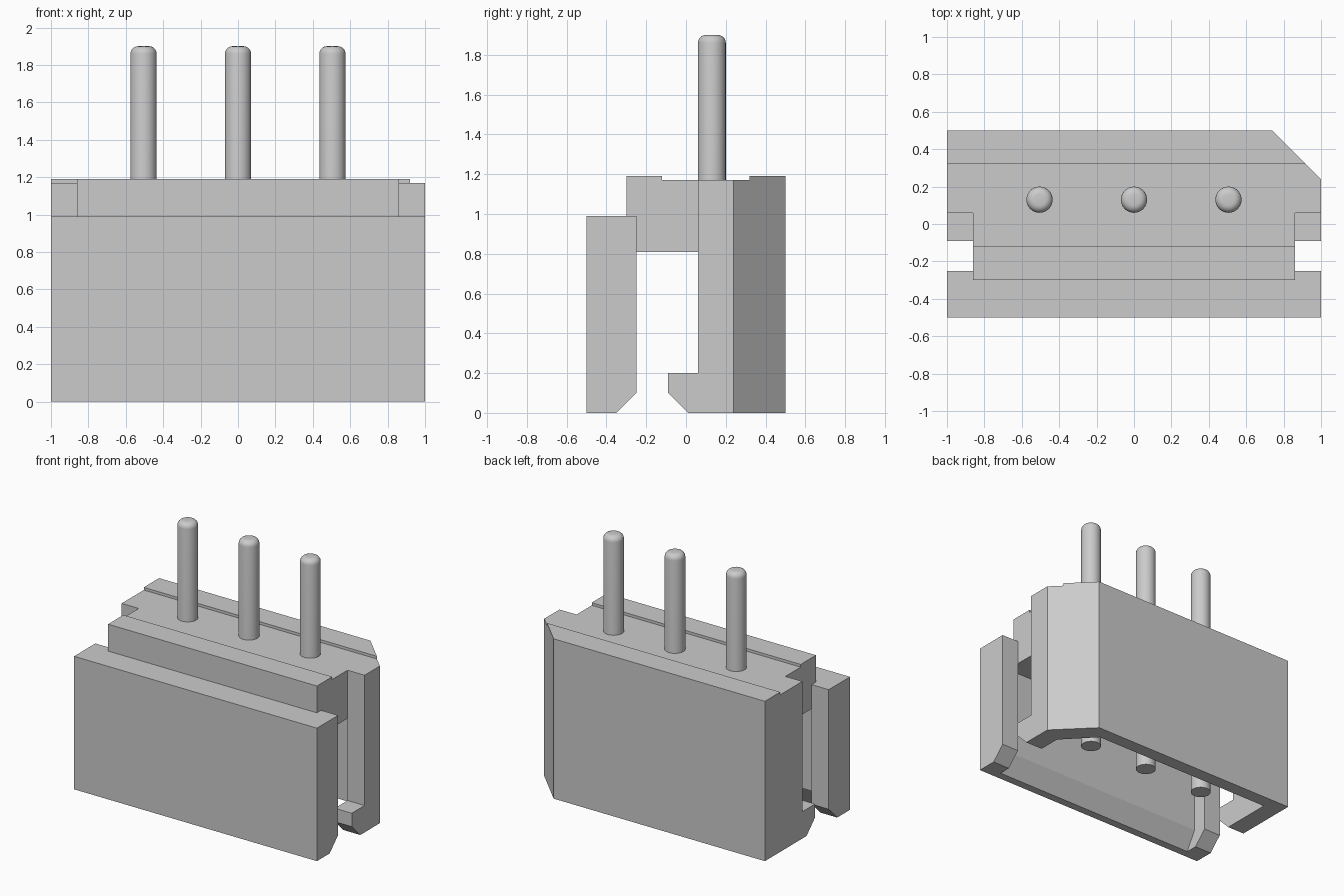
import bpy
import bmesh
import math
from mathutils import Vector

cube = bpy.data.objects.get("Cube")
if cube:
    bpy.data.objects.remove(cube, do_unlink=True)

grey = bpy.data.materials.new("plain_grey")
grey.use_nodes = True
grey.diffuse_color = (0.6, 0.6, 0.6, 1)
grey.node_tree.nodes["Principled BSDF"].inputs["Base Color"].default_value = (0.6, 0.6, 0.6, 1)


def finish(name, bm):
    bmesh.ops.recalc_face_normals(bm, faces=bm.faces)
    mesh = bpy.data.meshes.new(name)
    bm.to_mesh(mesh)
    bm.free()
    mesh.materials.append(grey)
    obj = bpy.data.objects.new(name, mesh)
    bpy.context.collection.objects.link(obj)
    return obj


def prism(name, outline, low, high, axis):
    """Extrude an (x, y) outline along z, or a (y, z) outline along x."""
    bm = bmesh.new()
    place = (lambda a, b: (a, b, low)) if axis == "z" else (lambda a, b: (low, a, b))
    face = bm.faces.new([bm.verts.new(place(a, b)) for a, b in outline])
    grown = bmesh.ops.extrude_face_region(bm, geom=[face])["geom"]
    shift = Vector((0, 0, high - low)) if axis == "z" else Vector((high - low, 0, 0))
    bmesh.ops.translate(bm, vec=shift, verts=[v for v in grown if isinstance(v, bmesh.types.BMVert)])
    return finish(name, bm)


def combine(target, tool, operation):
    tool.hide_render = True
    mod = target.modifiers.new("cut", "BOOLEAN")
    mod.operation, mod.solver, mod.object = operation, "EXACT", tool
    bpy.context.view_layer.update()
    bpy.context.view_layer.objects.active = target
    with bpy.context.temp_override(object=target, active_object=target):
        bpy.ops.object.modifier_apply(modifier=mod.name)
    bpy.data.objects.remove(tool, do_unlink=True)


SIDE, LEG_Y, CEILING, TOP = 0.86, 0.06, 0.81, 1.19

# Housing: wide back with one clipped corner, narrower toward the front
housing = prism("housing", [(-SIDE, -0.3), (SIDE, -0.3), (SIDE, LEG_Y), (1, LEG_Y), (1, 0.24),
                            (0.74, 0.5), (-1, 0.5), (-1, LEG_Y), (-SIDE, LEG_Y)], 0, TOP, "z")

# Open socket underneath
socket = prism("socket_cutter", [(-1.2, -0.6), (1.2, -0.6), (1.2, LEG_Y), (SIDE, LEG_Y), (SIDE, 0.18),
                                 (0.65, 0.4), (-SIDE, 0.4), (-SIDE, LEG_Y), (-1.2, LEG_Y)],
               -0.2, CEILING, "z")
combine(housing, socket, "DIFFERENCE")

# Shallow channel across the top
channel = prism("channel_cutter", [(-0.12, 1.17), (0.32, 1.17), (0.32, 1.4), (-0.12, 1.4)], -1.2, 1.2, "x")
combine(housing, channel, "DIFFERENCE")

# Front wall with a bevelled foot, hollowed between its end ribs
wall = prism("front_wall", [(-0.5, 0), (-0.35, 0), (-0.25, 0.1), (-0.25, 0.99), (-0.5, 0.99)], -1, 1, "x")
recess = prism("recess_cutter", [(-0.44, -0.1), (-0.44, 0), (-0.36, 0.14), (-0.36, CEILING),
                                 (-0.1, CEILING), (-0.1, -0.1)], -SIDE, SIDE, "x")
combine(wall, recess, "DIFFERENCE")
combine(housing, wall, "UNION")

# Hooked feet on the two back legs
for low, high in ((-1, -SIDE), (SIDE, 1)):
    hook = prism("hook", [(0.01, 0), (0.1, 0), (0.1, 0.2), (-0.09, 0.2), (-0.09, 0.1)], low, high, "x")
    combine(housing, hook, "UNION")

# Merge coplanar faces left by the cuts
bm = bmesh.new()
bm.from_mesh(housing.data)
bmesh.ops.remove_doubles(bm, verts=bm.verts, dist=0.0005)
bmesh.ops.dissolve_limit(bm, angle_limit=math.radians(1), verts=bm.verts, edges=bm.edges)
bm.to_mesh(housing.data)
bm.free()

# Contact pins with rounded tips
for name, x in (("right_pin", -0.505), ("middle_pin", 0), ("left_pin", 0.505)):
    bm = bmesh.new()
    bmesh.ops.create_cone(bm, cap_ends=True, segments=32, radius1=0.07, radius2=0.07, depth=1.8)
    tip = [e for e in bm.edges if all(v.co.z > 0 for v in e.verts)]
    bmesh.ops.bevel(bm, geom=tip, offset=0.04, segments=5, profile=0.5, affect="EDGES")
    bmesh.ops.translate(bm, vec=(x, 0.13, 1.0), verts=bm.verts)
    pin = finish(name, bm)
    bpy.ops.object.select_all(action="DESELECT")
    pin.select_set(True)
    bpy.context.view_layer.objects.active = pin
    bpy.ops.object.shade_smooth_by_angle(angle=math.radians(40))
